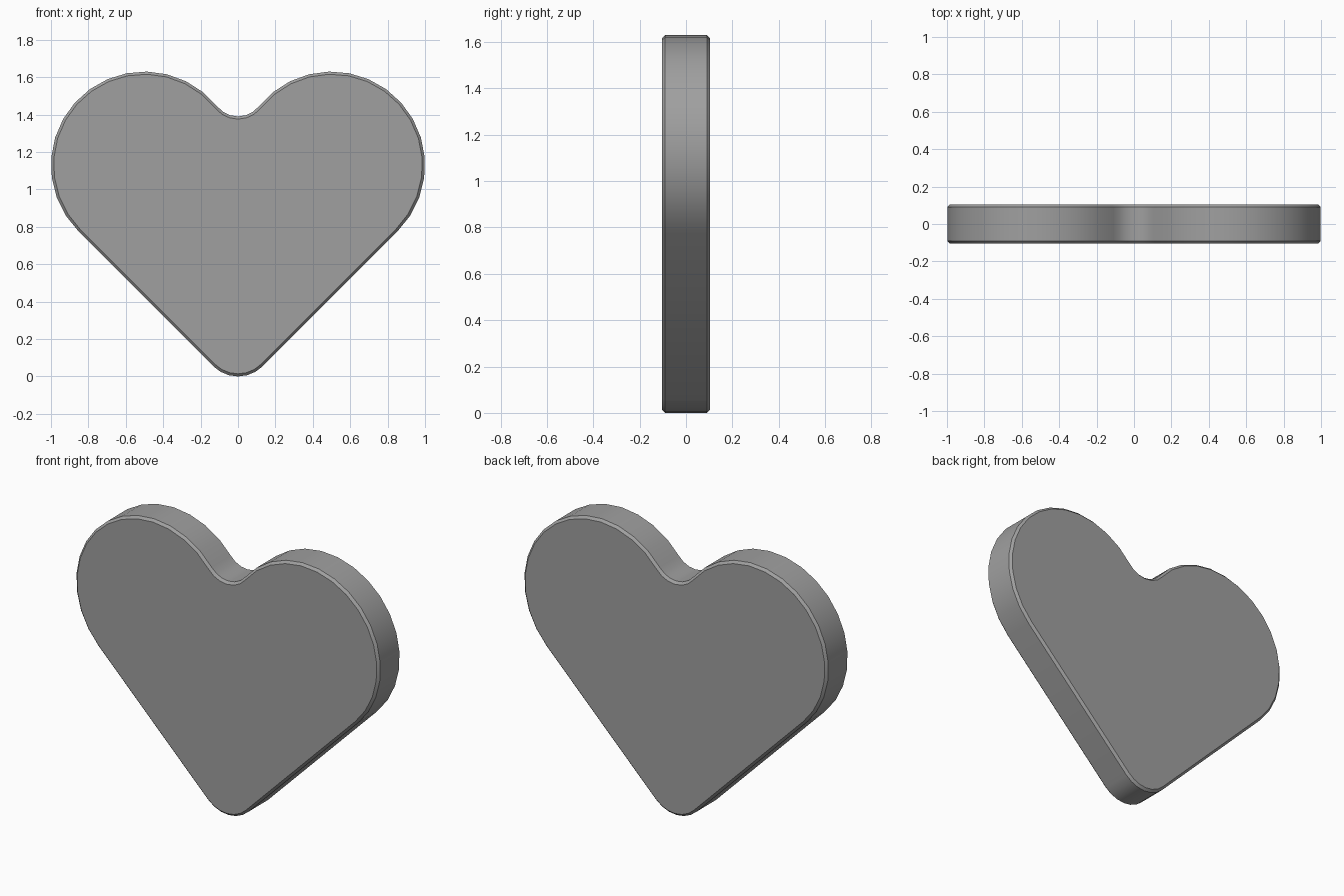
import bpy, bmesh
from math import radians, cos, sin, atan2, degrees

if "Cube" in bpy.data.objects:
    bpy.data.objects.remove(bpy.data.objects["Cube"])

HALF_DEPTH = 0.104
LOBE_X, LOBE_Z, LOBE_R = 0.5, 1.13, 0.5
TIP_R = 0.188
NOTCH_Z, NOTCH_R = 1.531, 0.141


def arc(cx, cz, r, a0, a1, n):
    """Points on an arc, angles in degrees, both ends included."""
    angles = [radians(a0 + (a1 - a0) * i / n) for i in range(n + 1)]
    return [(cx + r * cos(a), cz + r * sin(a)) for a in angles]


# Right half of the outline: rounded tip, straight flank, lobe, notch fillet
join = degrees(atan2(NOTCH_Z - LOBE_Z, -LOBE_X))
half = arc(0, TIP_R, TIP_R, -90, -45, 3)
half += arc(LOBE_X, LOBE_Z, LOBE_R, -45, join, 15)
half += arc(0, NOTCH_Z, NOTCH_R, join - 180, -90, 3)[1:]

# Mirror to the left half, skipping the two points on the centre line
outline = half + [(-x, z) for x, z in reversed(half[1:-1])]

# Heart plate: outline extruded through its thickness
bm = bmesh.new()
face = bm.faces.new([bm.verts.new((x, -HALF_DEPTH, z)) for x, z in outline])
new = bmesh.ops.extrude_face_region(bm, geom=[face])["geom"]
bmesh.ops.translate(bm, vec=(0, 2 * HALF_DEPTH, 0),
                    verts=[v for v in new if isinstance(v, bmesh.types.BMVert)])
bmesh.ops.recalc_face_normals(bm, faces=bm.faces)

# Narrow flat chamfer around the front and back
rims = [e for e in bm.edges if abs(e.verts[0].co.y - e.verts[1].co.y) < 1e-5]
bmesh.ops.bevel(bm, geom=rims, offset=0.014, offset_type='OFFSET',
                segments=1, profile=0.5, affect='EDGES')

mesh = bpy.data.meshes.new("heart_plate")
bm.to_mesh(mesh)
bm.free()
heart = bpy.data.objects.new("heart_plate", mesh)
bpy.context.collection.objects.link(heart)

# Dark grey
grey = bpy.data.materials.new("dark_grey")
grey.diffuse_color = (0.35, 0.35, 0.35, 1)
grey.use_nodes = True
grey.node_tree.nodes["Principled BSDF"].inputs["Base Color"].default_value = grey.diffuse_color
mesh.materials.append(grey)

# Smooth sides, crisp chamfer edges
bpy.context.view_layer.objects.active = heart
heart.select_set(True)
bpy.ops.object.shade_smooth_by_angle(angle=radians(30))
